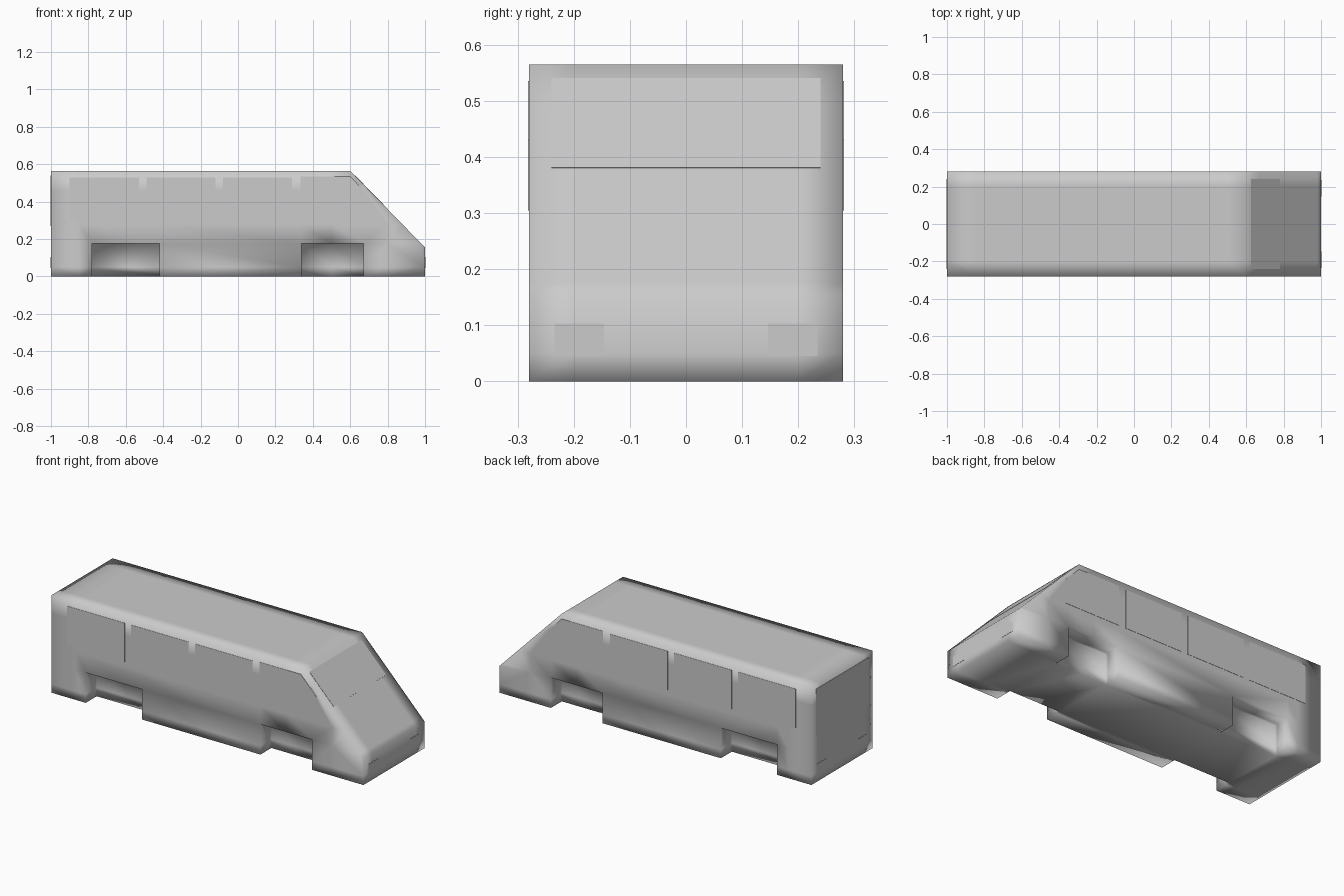
import bpy, bmesh
from mathutils import Vector

if "Cube" in bpy.data.objects:
    bpy.data.objects.remove(bpy.data.objects["Cube"])

HALF = 0.28      # half width of the body
WELL = 0.18      # inner wall of the wheel wells


def prism(name, points, direction):
    """Solid made by extruding a planar outline along a direction."""
    bm = bmesh.new()
    face = bm.faces.new([bm.verts.new(p) for p in points])
    new = bmesh.ops.extrude_face_region(bm, geom=[face])["geom"]
    verts = [v for v in new if isinstance(v, bmesh.types.BMVert)]
    bmesh.ops.translate(bm, verts=verts, vec=Vector(direction))
    bmesh.ops.recalc_face_normals(bm, faces=bm.faces)
    mesh = bpy.data.meshes.new(name)
    bm.to_mesh(mesh)
    bm.free()
    obj = bpy.data.objects.new(name, mesh)
    bpy.context.collection.objects.link(obj)
    return obj


# Body: side profile extruded across the width
profile = [(-1, 0), (1, 0), (1, 0.155), (0.6, 0.565), (-1, 0.565)]
body = prism("body_shell", [(x, -HALF, z) for x, z in profile], (0, 2 * HALF, 0))

# Wheel wells: four open pockets cut into the lower sides
cutters = []
for x0, x1 in [(-0.78, -0.42), (0.34, 0.67)]:
    for s in (-1, 1):
        pts = [(x0, s * WELL, -0.1), (x1, s * WELL, -0.1),
               (x1, s * WELL, 0.175), (x0, s * WELL, 0.175)]
        cutter = prism("wheel_well_cutter", pts, (0, s * 0.2, 0))
        cutter.hide_render = True
        mod = body.modifiers.new("well", 'BOOLEAN')
        mod.operation = 'DIFFERENCE'
        mod.solver = 'EXACT'
        mod.object = cutter
        cutters.append(cutter)
bpy.context.view_layer.objects.active = body
for mod in list(body.modifiers):
    bpy.ops.object.modifier_apply(modifier=mod.name)
for cutter in cutters:
    bpy.data.objects.remove(cutter)

# Support loops so the shell shades softly at its edges only
bm = bmesh.new()
bm.from_mesh(body.data)
planes = [((0, y, 0), (0, 1, 0)) for y in (-0.2, -WELL, WELL, 0.2)]
planes += [((x, 0, 0), (1, 0, 0)) for x in (-0.85, -0.78, -0.42, 0.34, 0.5, 0.67, 0.8)]
planes += [((0, 0, z), (0, 0, 1)) for z in (0.05, 0.175, 0.28, 0.46)]
for co, no in planes:
    bmesh.ops.bisect_plane(bm, geom=bm.verts[:] + bm.edges[:] + bm.faces[:],
                           dist=1e-5, plane_co=co, plane_no=no)
for f in bm.faces:
    f.smooth = True
bm.to_mesh(body.data)
bm.free()

T = 0.0015   # glass thickness

# Side windows, three square and one with a slanted front corner
windows = [[(x, 0.305), (x + 0.37, 0.305), (x + 0.37, 0.53), (x, 0.53)]
           for x in (-0.9, -0.49, -0.08)]
windows.append([(0.335, 0.305), (0.7, 0.305), (0.7, 0.43), (0.6, 0.535), (0.335, 0.535)])
for s, side in ((-1, "right"), (1, "left")):
    for outline in windows:
        prism("side_window_" + side, [(x, s * HALF, z) for x, z in outline], (0, s * T, 0))


def end_panel(name, y0, y1, low, high, direction):
    """Panel spanning y0..y1 between two (x, z) heights."""
    pts = [(low[0], y0, low[1]), (low[0], y1, low[1]),
           (high[0], y1, high[1]), (high[0], y0, high[1])]
    return prism(name, pts, direction)


# Windscreen on the sloped nose and the rear window
def slope_x(z):
    return 0.6 + (0.565 - z) * 0.4 / 0.41


end_panel("windscreen", -0.24, 0.24, (slope_x(0.38), 0.38), (slope_x(0.54), 0.54),
          Vector((0.41, 0, 0.4)).normalized() * T)
end_panel("rear_window", -0.24, 0.24, (-1, 0.27), (-1, 0.54), (-T, 0, 0))

# Headlights and tail lights
for x, name in ((1, "headlight"), (-1, "tail_light")):
    for s in (-1, 1):
        end_panel(name, s * 0.146, s * 0.234, (x, 0.045), (x, 0.103), (x * T, 0, 0))
